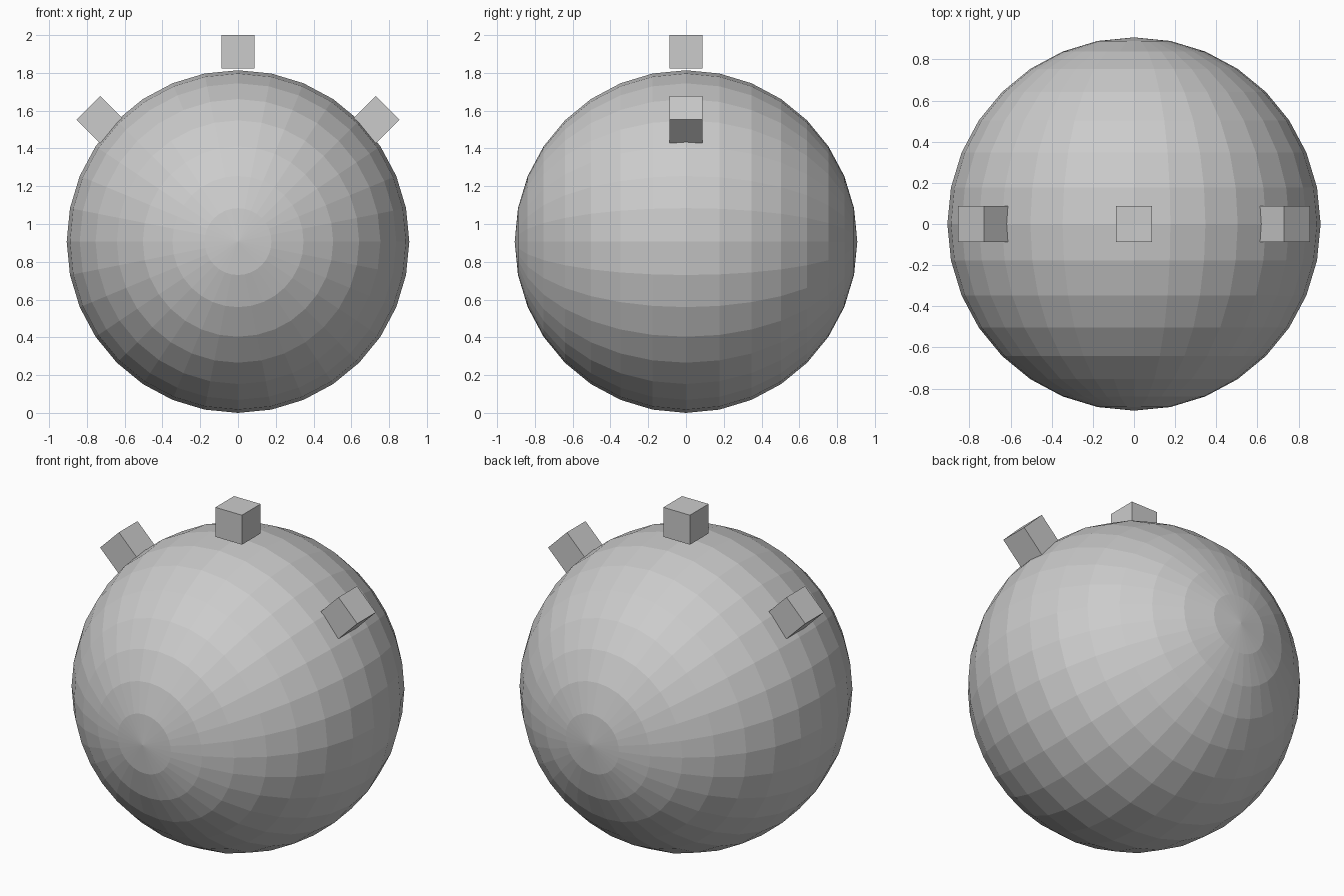
import bpy
from math import radians

if "Cube" in bpy.data.objects:
    bpy.data.objects.remove(bpy.data.objects["Cube"])

R = 0.907      # ball radius
S = 0.177      # stud edge length

# Faceted ball, poles pointing front and back
bpy.ops.mesh.primitive_uv_sphere_add(segments=32, ring_count=16, radius=R,
                                     location=(0, 0, R),
                                     rotation=(radians(90), 0, 0))
bpy.context.object.name = "ball"


def stud(name, x, z, tilt):
    bpy.ops.mesh.primitive_cube_add(size=S, location=(x, 0, z),
                                    rotation=(0, radians(tilt), 0))
    bpy.context.object.name = name


# Cube studs: one on top, one tilted on each side
stud("top_stud", 0, 2 - S / 2, 0)
for side, label in ((-1, "left"), (1, "right")):
    stud(label + "_stud", side * 0.73, 1.553, side * 45)
